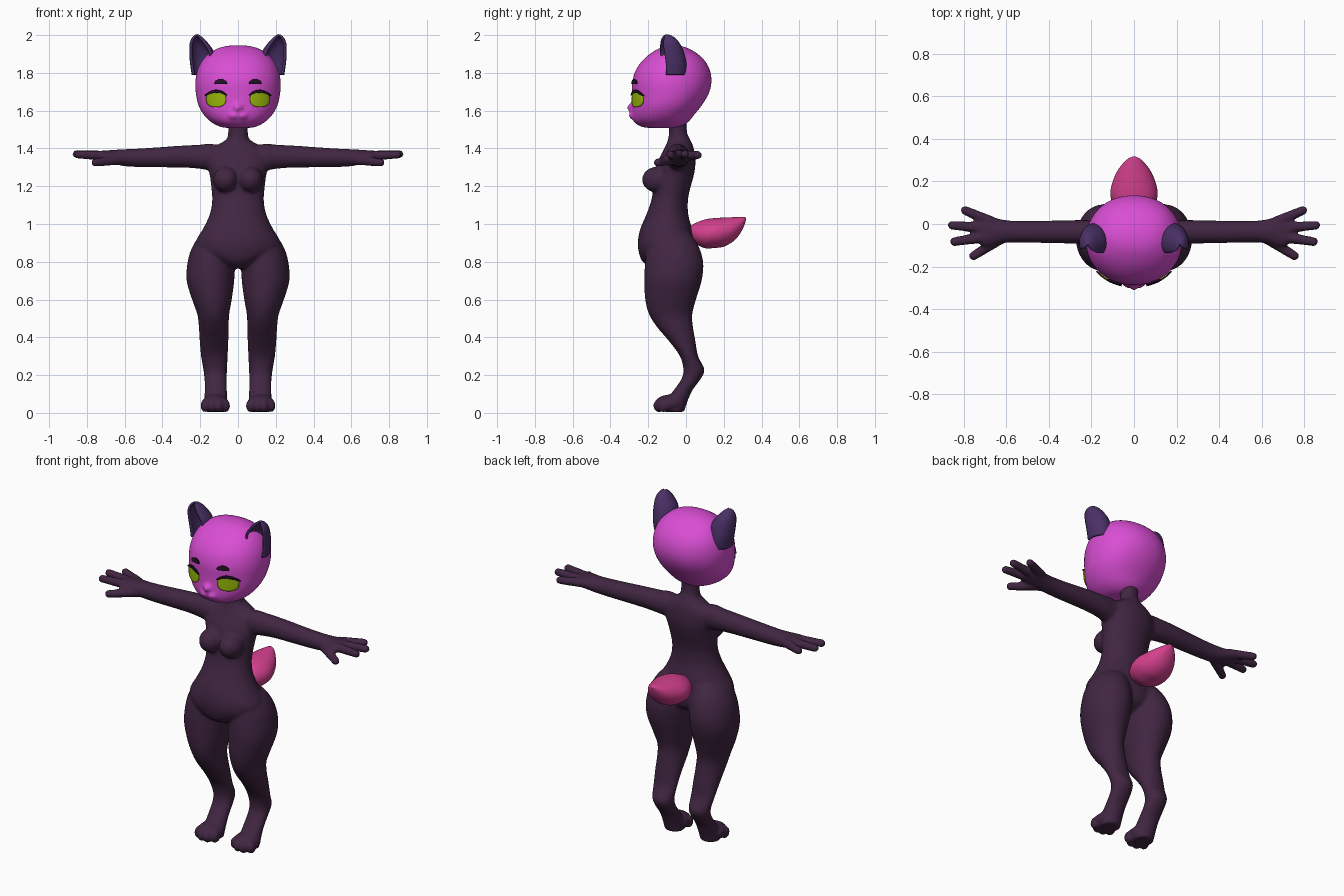
import bpy, bmesh, math
from mathutils import Vector, Matrix
from mathutils.bvhtree import BVHTree

if "Cube" in bpy.data.objects:
    bpy.data.objects.remove(bpy.data.objects["Cube"])


def material(name, rgb):
    m = bpy.data.materials.new(name)
    m.diffuse_color = (*rgb, 1)
    m.use_nodes = True
    m.node_tree.nodes["Principled BSDF"].inputs["Base Color"].default_value = m.diffuse_color
    return m


BODY = material("dark plum", (0.052, 0.019, 0.054))
HEAD = material("magenta", (0.70, 0.075, 0.66))
EAR = material("deep purple", (0.068, 0.030, 0.135))
TAIL = material("hot pink", (0.66, 0.052, 0.27))
EYE = material("lime eyes", (0.32, 0.48, 0.003))
LASH = material("near black", (0.016, 0.006, 0.018))


def make(name, bm, mat, voxel=0, smooth=5):
    bmesh.ops.recalc_face_normals(bm, faces=bm.faces)
    for f in bm.faces:
        f.smooth = True
    me = bpy.data.meshes.new(name)
    bm.to_mesh(me)
    bm.free()
    me.materials.append(mat)
    ob = bpy.data.objects.new(name, me)
    bpy.context.collection.objects.link(ob)
    if voxel:  # fuse overlapping volumes into one skin
        r = ob.modifiers.new("fuse", 'REMESH')
        r.mode, r.voxel_size, r.use_smooth_shade = 'VOXEL', voxel, True
        s = ob.modifiers.new("soften", 'SMOOTH')
        s.factor, s.iterations = 0.5, smooth
    return ob


def spline(rows, steps=4):
    """Catmull-Rom interpolation of the ring table."""
    out = []
    for i in range(len(rows) - 1):
        a, b, c, d = rows[max(i - 1, 0)], rows[i], rows[i + 1], rows[min(i + 2, len(rows) - 1)]
        for k in range(steps):
            t = k / steps
            out.append([0.5 * (2 * q + (r - p) * t + (2 * p - 5 * q + 4 * r - s) * t * t
                               + (3 * q - p - 3 * r + s) * t ** 3)
                        for p, q, r, s in zip(a, b, c, d)])
    return out + [list(rows[-1])]


def loft(bm, rows, axis, sx=1, power=2.0, n=40):
    """Rings of (position, centre u, centre v, radius u, radius v) along an axis."""
    rings = []
    for t, cu, cv, ru, rv in spline(rows):
        ring = []
        for k in range(n):
            a = 2 * math.pi * k / n
            c, s = math.cos(a), math.sin(a)
            u = cu + max(ru, .002) * math.copysign(abs(c) ** (2 / power), c)
            v = cv + max(rv, .002) * math.copysign(abs(s) ** (2 / power), s)
            p = {'x': (t, u, v), 'y': (u, t, v), 'z': (u, v, t)}[axis]
            ring.append(bm.verts.new((p[0] * sx, p[1], p[2])))
        rings.append(ring)
    for r0, r1 in zip(rings, rings[1:]):
        for k in range(n):
            bm.faces.new((r0[k], r0[(k + 1) % n], r1[(k + 1) % n], r1[k]))
    bm.faces.new(rings[0])
    bm.faces.new(rings[-1])


def blob(bm, centre, radii):
    m = Matrix.Translation(centre) @ Matrix.Diagonal((*radii, 1))
    bmesh.ops.create_uvsphere(bm, u_segments=20, v_segments=12, radius=1, matrix=m)


def upright(rows):
    """(z, centre x, half width, front y, back y) to loft rings."""
    return [(z, cx, (f + b) / 2, hw, (b - f) / 2) for z, cx, hw, f, b in rows]


# body: torso, arms with hands, legs with paws
bm = bmesh.new()
loft(bm, upright([
    (1.57, 0, .052, -.09, .005), (1.49, 0, .052, -.09, .005), (1.45, 0, .060, -.095, .02),
    (1.42, 0, .105, -.105, .035), (1.38, 0, .155, -.125, .045), (1.32, 0, .165, -.155, .05),
    (1.26, 0, .150, -.17, .042), (1.18, 0, .140, -.175, .02), (1.12, 0, .137, -.185, .01),
    (1.05, 0, .150, -.21, .012), (.98, 0, .182, -.24, .03), (.91, 0, .222, -.255, .045),
    (.85, 0, .215, -.25, .05), (.80, 0, .13, -.23, .035), (.765, 0, .05, -.18, -.02)]), 'z')
for s in (1, -1):
    blob(bm, (s * .066, -.155, 1.235), (.066, .078, .068))  # chest
    loft(bm, [(.04, -.04, 1.35, .06, .06), (.15, -.045, 1.355, .06, .070),
              (.20, -.04, 1.356, .058, .064), (.30, -.037, 1.357, .055, .058),
              (.50, -.037, 1.351, .051, .050), (.60, -.035, 1.351, .053, .045),
              (.68, -.035, 1.357, .070, .034), (.72, -.035, 1.361, .066, .026),
              (.745, -.035, 1.363, .03, .012)], 'x', s)
    for p, q in (((.67, .01, 1.36), (.795, .064, 1.365)), ((.69, -.02, 1.362), (.855, -.006, 1.37)),
                 ((.69, -.06, 1.362), (.845, -.083, 1.367)), ((.62, -.065, 1.34), (.755, -.15, 1.325))):
        for k in range(15):
            c = Vector(p).lerp(Vector(q), k / 14)
            r = .027 - .005 * k / 14
            blob(bm, (c.x * s, c.y, c.z), (r, r, r))
    loft(bm, upright([
        (.98, s * .10, .03, -.12, -.02), (.94, s * .115, .085, -.17, .03),
        (.87, s * .132, .114, -.205, .072), (.79, s * .142, .126, -.217, .092),
        (.70, s * .146, .126, -.221, .083), (.60, s * .138, .105, -.216, .053),
        (.52, s * .131, .084, -.195, .033), (.45, s * .128, .079, -.15, .038),
        (.38, s * .127, .076, -.09, .05), (.30, s * .125, .071, -.032, .064),
        (.23, s * .121, .063, -.014, .098), (.18, s * .119, .059, -.024, .078),
        (.12, s * .118, .059, -.065, .034), (.06, s * .118, .060, -.11, .008),
        (.005, s * .118, .055, -.11, -.01)]), 'z')
    blob(bm, (s * .12, -.085, .05), (.074, .080, .047))
    for dx, y in ((-.054, -.12), (-.019, -.142), (.019, -.142), (.054, -.12)):  # toes
        blob(bm, (s * .12 + dx, y, .038), (.024, .032, .036))
make("body", bm, BODY, .0085, 6)

# head with muzzle and nose
bm = bmesh.new()
loft(bm, upright([
    (1.508, 0, .05, -.19, -.05), (1.515, 0, .095, -.235, -.025), (1.54, 0, .143, -.275, .012),
    (1.58, 0, .183, -.287, .045), (1.63, 0, .210, -.287, .085), (1.69, 0, .223, -.286, .120),
    (1.75, 0, .226, -.285, .135), (1.81, 0, .216, -.268, .128), (1.86, 0, .193, -.235, .103),
    (1.90, 0, .157, -.192, .063), (1.93, 0, .107, -.143, .012), (1.943, 0, .055, -.105, -.03),
    (1.946, 0, .01, -.075, -.06)]), 'z', power=2.1, n=64)
for s in (1, -1):
    blob(bm, (s * .022, -.278, 1.575), (.032, .025, .022))
blob(bm, (0, -.283, 1.616), (.026, .030, .024))
head = make("head", bm, HEAD, .010, 4)
surface = BVHTree.FromObject(head, bpy.context.evaluated_depsgraph_get())


def plate(name, mat, cx, cz, hw, hh, bend=0, tilt=0, power=2, lift=.005):
    """Thin curved plate laid on the face."""
    bm = bmesh.new()
    n, rings = 32, 6
    grid = []
    for j in range(1, rings + 1):
        row = []
        for k in range(n):
            a = 2 * math.pi * k / n
            c, d = math.cos(a), math.sin(a)
            u = j / rings * math.copysign(abs(c) ** (2 / power), c)
            v = j / rings * math.copysign(abs(d) ** (2 / power), d)
            x = cx + hw * u
            z = cz + hh * v - bend * u * u + tilt * u * (1 if cx > 0 else -1)
            hit = surface.ray_cast(Vector((x, -1, z)), Vector((0, 1, 0)))[0]
            row.append(bm.verts.new((x, (hit.y if hit else -.15) - lift, z)))
        grid.append(row)
    bm.faces.new(grid[0])
    for r0, r1 in zip(grid, grid[1:]):
        for k in range(n):
            bm.faces.new((r0[k], r0[(k + 1) % n], r1[(k + 1) % n], r1[k]))
    ob = make(name, bm, mat)
    m = ob.modifiers.new("thickness", 'SOLIDIFY')
    m.thickness, m.offset = .008, 0


for s, side in ((1, "right"), (-1, "left")):
    plate(side + "_eye", EYE, s * .115, 1.66, .051, .041, power=2.5)
    plate(side + "_lash", LASH, s * .117, 1.703, .059, .008, bend=.024, tilt=-.002, lift=.009)
    plate(side + "_brow", LASH, s * .091, 1.754, .033, .013, bend=.008, lift=.007)

    # ear: cupped shell, open to the front
    bm = bmesh.new()
    rows = spline([(1.79, .187, -.075, .052, .068), (1.85, .190, -.075, .058, .071),
                   (1.91, .193, -.085, .059, .068), (1.955, .207, -.094, .043, .055),
                   (1.985, .215, -.10, .022, .033), (1.999, .217, -.103, .004, .006)])
    shell = []
    for z, cx, cy, rx, ry in rows:
        line = []
        for k in range(25):
            a = math.radians(-125 + 250 * k / 24 - 10)
            line.append(bm.verts.new((s * (cx + rx * math.sin(a)), cy + ry * math.cos(a), z)))
        shell.append(line)
    for r0, r1 in zip(shell, shell[1:]):
        for k in range(24):
            bm.faces.new((r0[k], r0[k + 1], r1[k + 1], r1[k]))
    ear = make(side + "_ear", bm, EAR)
    m = ear.modifiers.new("thickness", 'SOLIDIFY')
    m.thickness, m.offset = .012, 0

# tail: short plump tuft with an upturned tip
bm = bmesh.new()
loft(bm, [(.015, 0, .955, .03, .03), (.05, 0, .95, .075, .055), (.10, 0, .948, .103, .076),
          (.15, 0, .952, .111, .079), (.20, 0, .957, .100, .077), (.25, 0, .972, .078, .064),
          (.285, 0, .992, .052, .045), (.308, 0, 1.014, .027, .023), (.318, 0, 1.028, .004, .004)], 'y')
make("tail", bm, TAIL)
